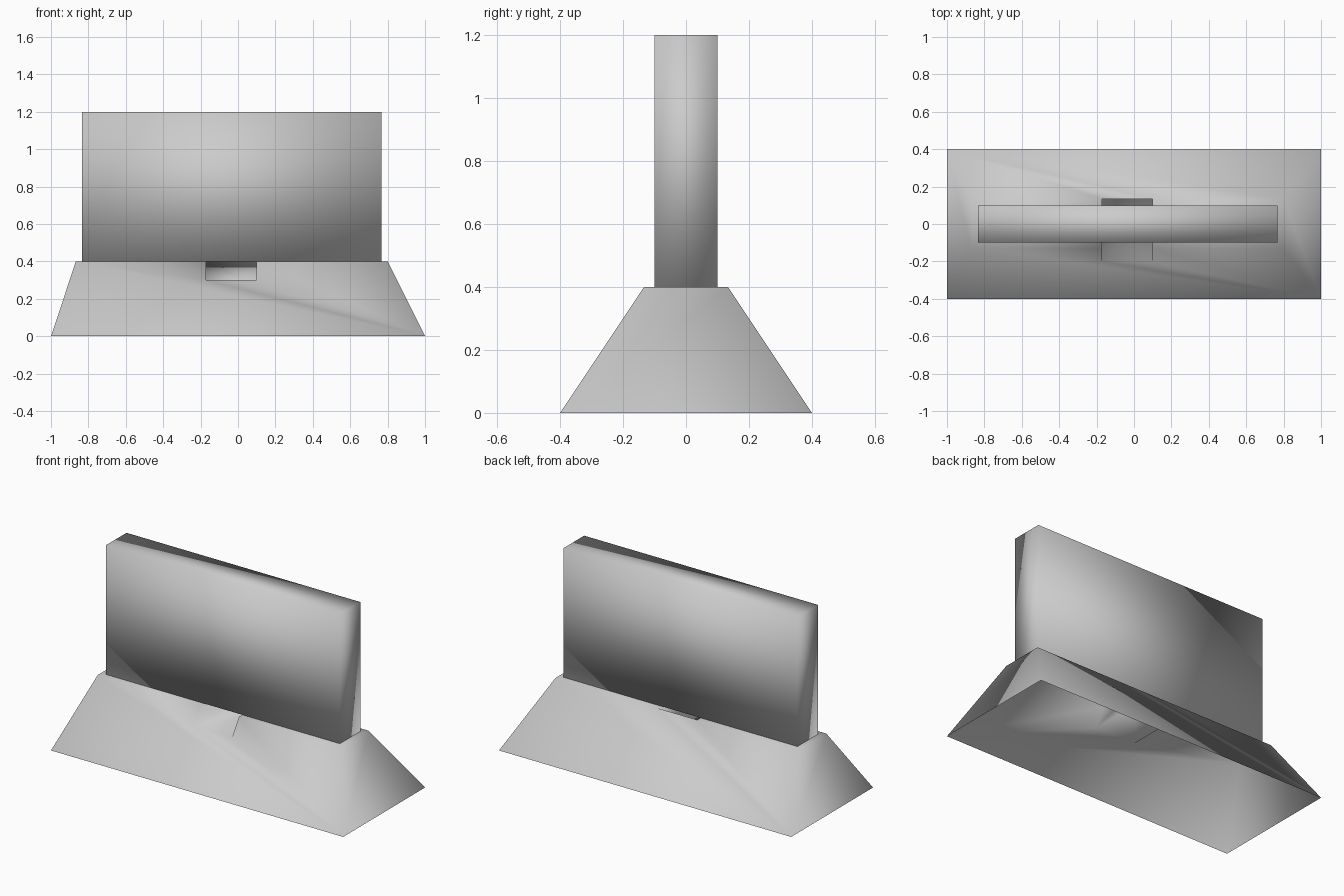
import bpy, bmesh

if "Cube" in bpy.data.objects:
    bpy.data.objects.remove(bpy.data.objects["Cube"])


def finish(bm, name):
    mesh = bpy.data.meshes.new(name)
    bm.to_mesh(mesh)
    bm.free()
    mesh.shade_smooth()
    obj = bpy.data.objects.new(name, mesh)
    bpy.context.collection.objects.link(obj)
    return obj


def ring(bm, x0, x1, y0, y1, z):
    """Four corners of a rectangle, counter-clockwise seen from above."""
    return [bm.verts.new((x, y, z)) for x, y in
            ((x0, y0), (x1, y0), (x1, y1), (x0, y1))]


TOP_Y = 0.1333

# base: hollow tapered plinth, open underneath, with a slot cut in its top
bm = bmesh.new()
b = ring(bm, -1, 1, -0.4, 0.4, 0)                     # foot
t = ring(bm, -0.867, 0.8, -TOP_Y, TOP_Y, 0.4)         # top rim
c = ring(bm, -0.17, 0.1, -TOP_Y, TOP_Y, 0.4)          # slot mouth
f = ring(bm, -0.17, 0.1, -0.2, TOP_Y, 0.3)            # slot floor
for face in (
    (b[0], b[1], t[1], c[1], f[1], f[0], c[0], t[0]),  # front, notched
    (b[1], b[2], t[2], t[1]),                          # right
    (b[2], b[3], t[3], c[3], c[2], t[2]),              # back
    (b[3], b[0], t[0], t[3]),                          # left
    (t[0], c[0], c[3], t[3]),                          # top beside slot
    (c[1], t[1], t[2], c[2]),
    (f[0], f[1], f[2], f[3]),                          # slot floor
    (c[0], f[0], f[3], c[3]),                          # slot walls
    (c[2], f[2], f[1], c[1]),
    (c[3], f[3], f[2], c[2]),
):
    bm.faces.new(face)
finish(bm, "base")

# upright slab: plain block with smooth shading
bm = bmesh.new()
bmesh.ops.create_cube(bm, size=1)
bmesh.ops.scale(bm, vec=(1.6, 0.2, 0.8), verts=bm.verts)
bmesh.ops.translate(bm, vec=(-0.033, 0, 0.8), verts=bm.verts)
finish(bm, "upright_slab")
